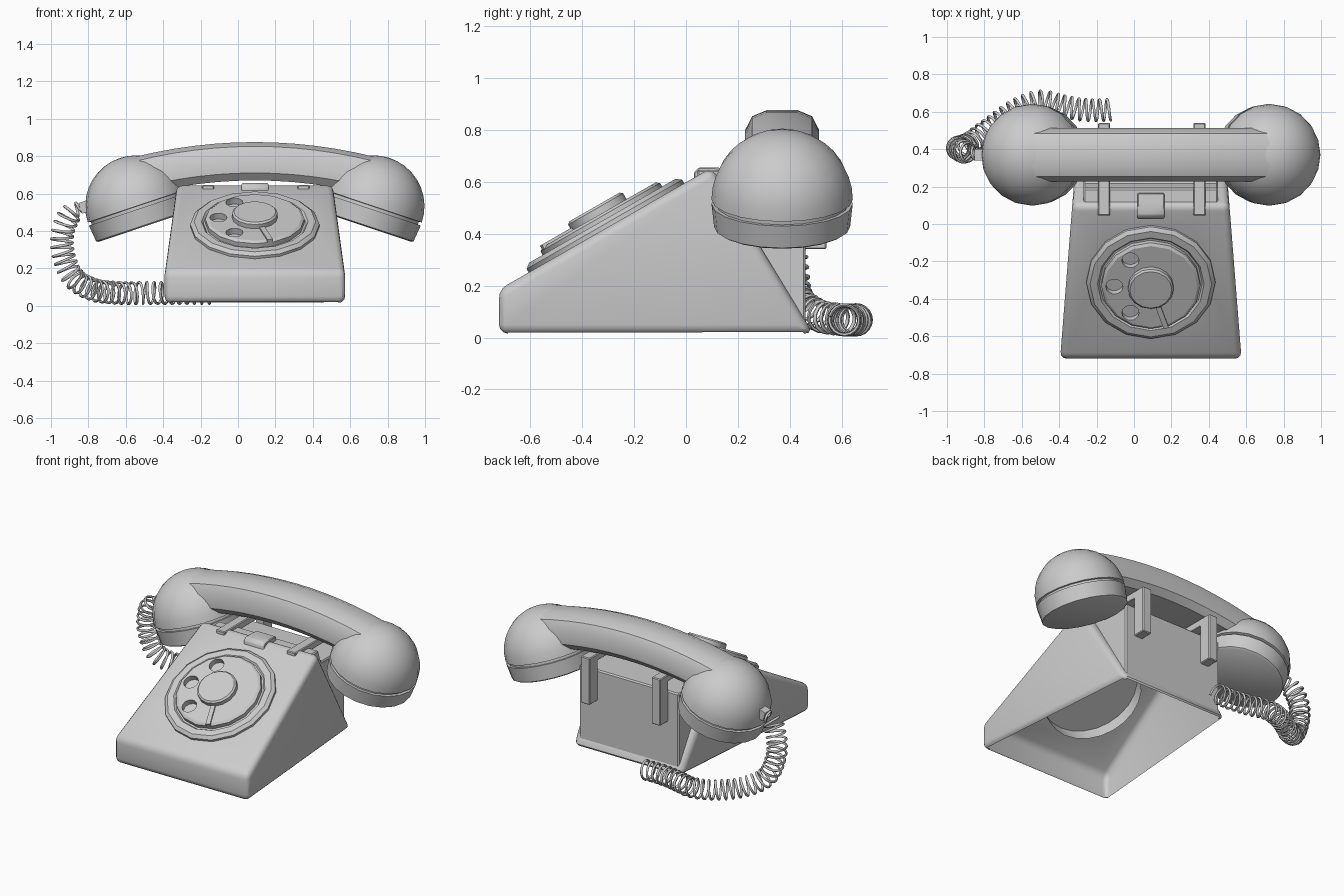
import bpy, bmesh, math
from mathutils import Vector, Matrix

if "Cube" in bpy.data.objects:
    bpy.data.objects.remove(bpy.data.objects["Cube"])

CX = 0.09                       # centre line of the telephone
TILT = math.radians(29.8)       # slope of the dial face
DIAL = Matrix.Translation((CX, -0.305, 0.42)) @ Matrix.Rotation(TILT, 4, 'X')


def add(name, bm, mat=None, angle=35):
    bmesh.ops.remove_doubles(bm, verts=bm.verts, dist=1e-5)
    bmesh.ops.recalc_face_normals(bm, faces=bm.faces)
    if mat:
        bm.transform(mat)
        if mat.determinant() < 0:
            bmesh.ops.reverse_faces(bm, faces=bm.faces)
    me = bpy.data.meshes.new(name)
    bm.to_mesh(me)
    bm.free()
    ob = bpy.data.objects.new(name, me)
    bpy.context.collection.objects.link(ob)
    smooth(ob, angle)
    return ob


def smooth(ob, angle=35):
    bpy.ops.object.select_all(action='DESELECT')
    ob.select_set(True)
    bpy.context.view_layer.objects.active = ob
    bpy.ops.object.shade_smooth_by_angle(angle=math.radians(angle))


def prism(name, profile, half, cx, bevel=0, segs=2):
    """Side profile (y, z) extruded across x; half(y) is the half width."""
    bm = bmesh.new()
    sides = [[bm.verts.new((cx + s * half(y), y, z)) for y, z in profile] for s in (-1, 1)]
    n = len(profile)
    for s in sides:
        bm.faces.new(s)
    for i in range(n):
        j = (i + 1) % n
        bm.faces.new((sides[0][i], sides[0][j], sides[1][j], sides[1][i]))
    bmesh.ops.recalc_face_normals(bm, faces=bm.faces)
    if bevel:
        bmesh.ops.bevel(bm, geom=bm.edges[:], offset=bevel, segments=segs, profile=0.5, affect='EDGES')
    return add(name, bm)


def lathe(name, profile, segs, mat, angle=35):
    """(radius, height) profile spun around local z."""
    bm = bmesh.new()
    vs = [bm.verts.new((r, 0, z)) for r, z in profile]
    es = [bm.edges.new(p) for p in zip(vs, vs[1:])]
    bmesh.ops.spin(bm, geom=vs + es, cent=(0, 0, 0), axis=(0, 0, 1),
                   angle=math.tau, steps=segs, use_merge=True)
    return add(name, bm, mat, angle)


def boolean(ob, other, op):
    m = ob.modifiers.new("cut", 'BOOLEAN')
    m.object, m.operation, m.solver = other, op, 'EXACT'
    bpy.ops.object.select_all(action='DESELECT')
    bpy.context.view_layer.objects.active = ob
    ob.select_set(True)
    bpy.ops.object.modifier_apply(modifier="cut")
    bpy.data.objects.remove(other)


# Body: wedge housing joined to a narrower rear box
body = prism("body", [(-0.72, 0.015), (-0.72, 0.185), (0.1, 0.655), (0.49, 0.015)],
             lambda y: 0.485 - 0.079 * (y + 0.72), CX, 0.035, 3)
rear = prism("rear_box", [(0.0, 0.03), (0.0, 0.5), (0.11, 0.625), (0.19, 0.625), (0.22, 0.54),
                          (0.46, 0.54), (0.46, 0.03)], lambda y: 0.36, CX, 0.008, 1)
boolean(body, rear, 'UNION')
boolean(body, lathe("dial_cutter", [(0, -0.08), (0.3, -0.08), (0.3, 0.1), (0, 0.1)], 24, DIAL), 'DIFFERENCE')
# Open the underside and the bottom of the dial well
bm = bmesh.new()
bm.from_mesh(body.data)
inv = DIAL.inverted()
gone = []
for f in bm.faces:
    c = f.calc_center_median()
    if (f.normal.z < -0.95 and c.z < 0.02) or all(
            abs((inv @ v.co).z + 0.08) < 1e-3 and (inv @ v.co).xy.length < 0.31 for v in f.verts):
        gone.append(f)
bmesh.ops.delete(bm, geom=gone, context='FACES')
bm.to_mesh(body.data)
bm.free()
smooth(body, 30)

# Dial: base ring, finger wheel with holes, hub and finger stop
lathe("dial_base", [(0, 0.0), (0.345, 0.0), (0.345, 0.018), (0.325, 0.034), (0.285, 0.034),
                    (0.275, 0.022), (0, 0.022)], 16, DIAL, 30)
wheel = lathe("finger_wheel", [(0, 0.024), (0.265, 0.024), (0.265, 0.05), (0.25, 0.06), (0, 0.06)], 16, DIAL, 30)
for a in (124, 180, 236):
    r = math.radians(a)
    pos = Matrix.Translation((0.195 * math.cos(r), 0.195 * math.sin(r), 0))
    boolean(wheel, lathe("hole_cutter", [(0, 0.0), (0.046, 0.0), (0.046, 0.1), (0, 0.1)], 14, DIAL @ pos), 'DIFFERENCE')
smooth(wheel, 30)
lathe("dial_hub", [(0, 0.055), (0.122, 0.055), (0.122, 0.086), (0.112, 0.095), (0, 0.095)], 16, DIAL, 30)
bm = bmesh.new()
bmesh.ops.create_cube(bm, size=1, matrix=Matrix.Rotation(math.radians(-72), 4, 'Z')
                      @ Matrix.Translation((0.195, 0, 0.06)) @ Matrix.Diagonal((0.14, 0.028, 0.02, 1)))
add("finger_stop", bm, DIAL)

# Cradle arms running over the top and down the back, and the top switch
for side, off in (("left", -0.25), ("right", 0.26)):
    prism("cradle_arm_" + side, [(0.045, 0.6), (0.045, 0.645), (0.54, 0.645), (0.54, 0.34),
                                 (0.455, 0.34), (0.455, 0.6)], lambda y: 0.032, CX + off, 0.005, 1)
prism("cradle_switch", [(0.03, 0.6), (0.03, 0.635), (0.05, 0.655), (0.11, 0.655), (0.165, 0.65), (0.165, 0.6)],
      lambda y: 0.072, CX, 0.005, 1)

# Handset handle: chamfered section swept along a shallow arch
HY = 0.37
half = [(0.105, -0.1), (0.14, -0.06), (0.142, 0.03), (0.115, 0.082), (0.06, 0.105)]
section = half + [(-y, z) for y, z in reversed(half)]
bm = bmesh.new()
rings = []
for i in range(13):
    u = -0.62 + 1.24 * i / 12
    zc, ang = 0.77 - 0.2 * u * u, -0.4 * u
    rings.append([bm.verts.new((CX + u - z * math.sin(ang), HY + y, zc + z * math.cos(ang)))
                  for y, z in section])
for a, b in zip(rings, rings[1:]):
    for i in range(len(section)):
        j = (i + 1) % len(section)
        bm.faces.new((a[i], a[j], b[j], b[i]))
bm.faces.new(rings[0])
bm.faces.new(rings[-1])
add("handset_handle", bm)

# Earpiece and mouthpiece: domes with a groove and a tapered cap
R = 0.272
dome = [(R * math.sin(math.radians(a)), R * math.cos(math.radians(a))) for a in range(0, 91, 10)]
dome += [(0.256, -0.002), (0.256, -0.018), (R, -0.018), (0.262, -0.11), (0.25, -0.117), (0, -0.117)]
for name, s in (("mouthpiece", -1), ("earpiece", 1)):
    lathe(name, dome, 20, Matrix.Translation((CX + s * 0.635, HY, 0.532))
          @ Matrix.Rotation(s * math.radians(18.5), 4, 'Y'))

# Cord socket on the mouthpiece
bm = bmesh.new()
bmesh.ops.create_cube(bm, size=1, matrix=Matrix.Translation((-0.815, HY, 0.53))
                      @ Matrix.Rotation(math.radians(-18), 4, 'Y') @ Matrix.Diagonal((0.06, 0.06, 0.06, 1)))
add("cord_socket", bm)

# Coiled cord: helix around a smooth path
keys = [Vector(p) for p in ((-0.83, 0.37, 0.53), (-0.89, 0.38, 0.5), (-0.935, 0.40, 0.4), (-0.935, 0.41, 0.28),
                            (-0.88, 0.43, 0.15), (-0.77, 0.51, 0.085), (-0.63, 0.61, 0.068), (-0.5, 0.655, 0.068),
                            (-0.38, 0.63, 0.068), (-0.26, 0.61, 0.068), (-0.12, 0.61, 0.068))]
ext = [2 * keys[0] - keys[1]] + keys + [2 * keys[-1] - keys[-2]]
path = []
for p0, p1, p2, p3 in zip(ext, ext[1:], ext[2:], ext[3:]):
    for k in range(60):
        t = k / 60
        path.append(0.5 * (2 * p1 + (p2 - p0) * t + (2 * p0 - 5 * p1 + 4 * p2 - p3) * t * t
                           + (3 * p1 - p0 - 3 * p2 + p3) * t ** 3))
pts, dist, n = [keys[0]], 0.0, Vector((0, 1, 0))
for a, b in zip(path, path[1:]):
    d = (b - a).normalized()
    n = (n - d * n.dot(d)).normalized()
    dist += (b - a).length
    phase = math.tau * dist / 0.04
    rad = 0.057 * min(1, 0.3 + dist * 8)
    pts.append(a + rad * (n * math.cos(phase) + d.cross(n) * math.sin(phase)))
cu = bpy.data.curves.new("coiled_cord", 'CURVE')
cu.dimensions, cu.bevel_depth, cu.bevel_resolution, cu.use_fill_caps = '3D', 0.0075, 1, True
sp = cu.splines.new('POLY')
sp.points.add(len(pts) - 1)
for q, p in zip(sp.points, pts):
    q.co = (*p, 1)
cord = bpy.data.objects.new("coiled_cord", cu)
bpy.context.collection.objects.link(cord)
bpy.ops.object.select_all(action='DESELECT')
cord.select_set(True)
bpy.context.view_layer.objects.active = cord
bpy.ops.object.convert(target='MESH')
smooth(bpy.context.view_layer.objects.active, 60)
